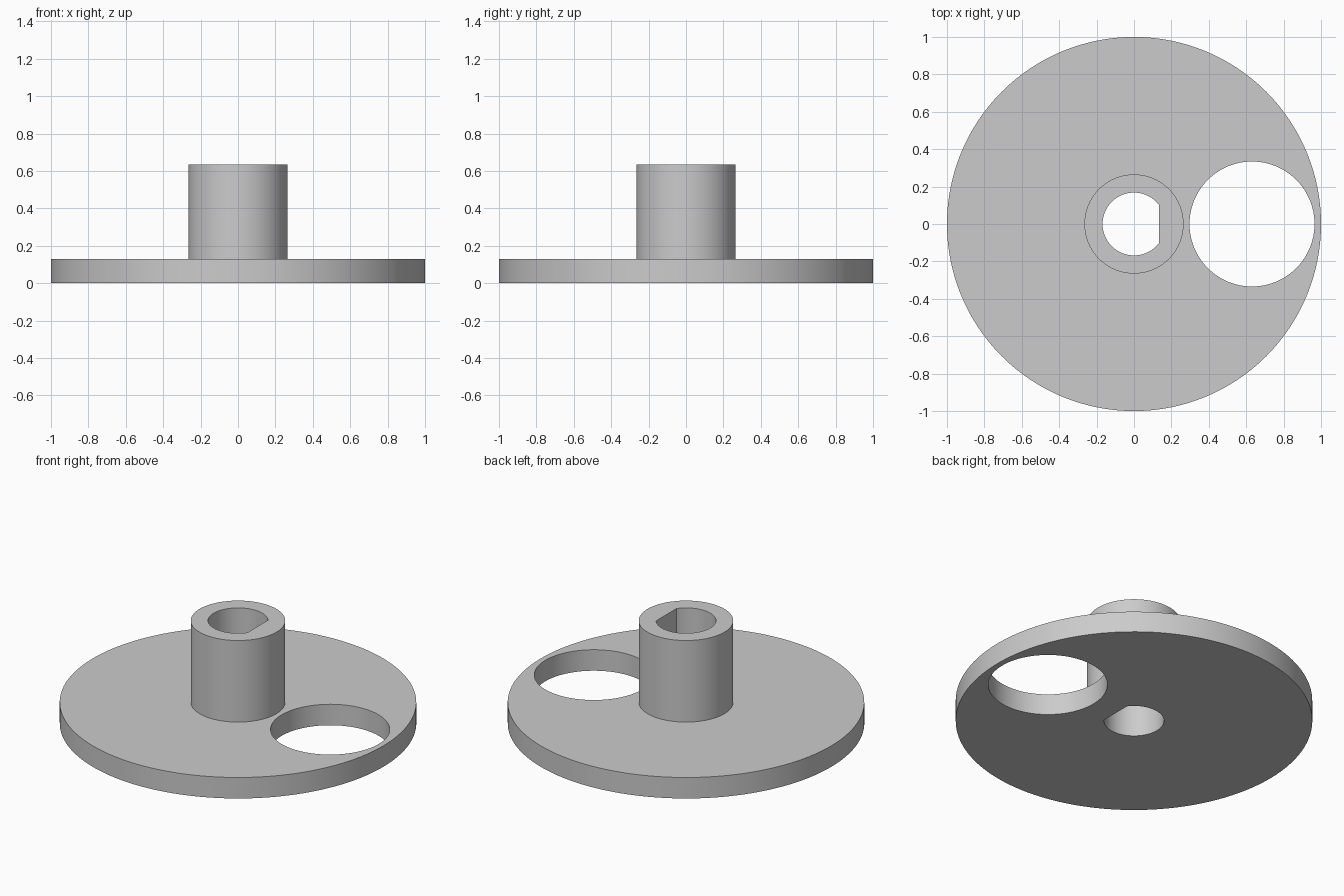
import bpy
import bmesh
from math import acos, cos, sin, pi, radians

# Remove the default object
cube = bpy.data.objects.get("Cube")
if cube:
    bpy.data.objects.remove(cube, do_unlink=True)

# Single plain material
GREY = (0.6, 0.6, 0.6, 1.0)
grey = bpy.data.materials.new("plain grey")
grey.use_nodes = True
grey.diffuse_color = GREY
for node in grey.node_tree.nodes:
    if node.type == "BSDF_PRINCIPLED":
        node.inputs["Base Color"].default_value = GREY


def arc(radius, cx=0.0, start=0.0, end=2 * pi, steps=128):
    """Outline points of a circle, or of an arc closed by its chord."""
    full = end - start >= 2 * pi - 1e-6
    count = steps if full else steps + 1
    angles = [start + (end - start) * i / steps for i in range(count)]
    return [(cx + radius * cos(a), radius * sin(a)) for a in angles]


def prism(name, outline, bottom, top):
    """Extrude a flat outline upward into a solid."""
    bm = bmesh.new()
    base = bm.faces.new([bm.verts.new((x, y, bottom)) for x, y in outline])
    up = bmesh.ops.extrude_face_region(bm, geom=[base], use_keep_orig=True)
    verts = [v for v in up["geom"] if isinstance(v, bmesh.types.BMVert)]
    bmesh.ops.translate(bm, verts=verts, vec=(0, 0, top - bottom))
    bmesh.ops.recalc_face_normals(bm, faces=bm.faces)
    mesh = bpy.data.meshes.new(name)
    bm.to_mesh(mesh)
    bm.free()
    mesh.materials.append(grey)
    obj = bpy.data.objects.new(name, mesh)
    bpy.context.collection.objects.link(obj)
    return obj


def combine(target, tool, operation):
    """Apply a boolean and discard the tool object."""
    mod = target.modifiers.new(tool.name, "BOOLEAN")
    mod.operation = operation
    mod.solver = "EXACT"
    mod.object = tool
    bpy.context.view_layer.objects.active = target
    bpy.ops.object.modifier_apply(modifier=mod.name)
    bpy.data.objects.remove(tool, do_unlink=True)


DISC_TOP, HUB_TOP = 0.13, 0.635
BORE_RADIUS, BORE_FLAT = 0.168, 0.135

# Disc with a raised hub
wheel = prism("disc_with_hub", arc(1.0), 0, DISC_TOP)
combine(wheel, prism("hub", arc(0.265), DISC_TOP / 2, HUB_TOP), "UNION")

# D-shaped shaft bore, its flat side facing the offset hole
half = acos(BORE_FLAT / BORE_RADIUS)
bore = arc(BORE_RADIUS, start=half, end=2 * pi - half, steps=96)
combine(wheel, prism("shaft_bore", bore, -0.1, HUB_TOP + 0.1), "DIFFERENCE")

# Large round hole near the rim
combine(wheel, prism("offset_hole", arc(0.334, cx=0.631), -0.1, DISC_TOP + 0.1), "DIFFERENCE")

# Smooth the round walls, keep rims crisp
bpy.ops.object.select_all(action="DESELECT")
wheel.select_set(True)
bpy.context.view_layer.objects.active = wheel
bpy.ops.object.shade_smooth_by_angle(angle=radians(30))
